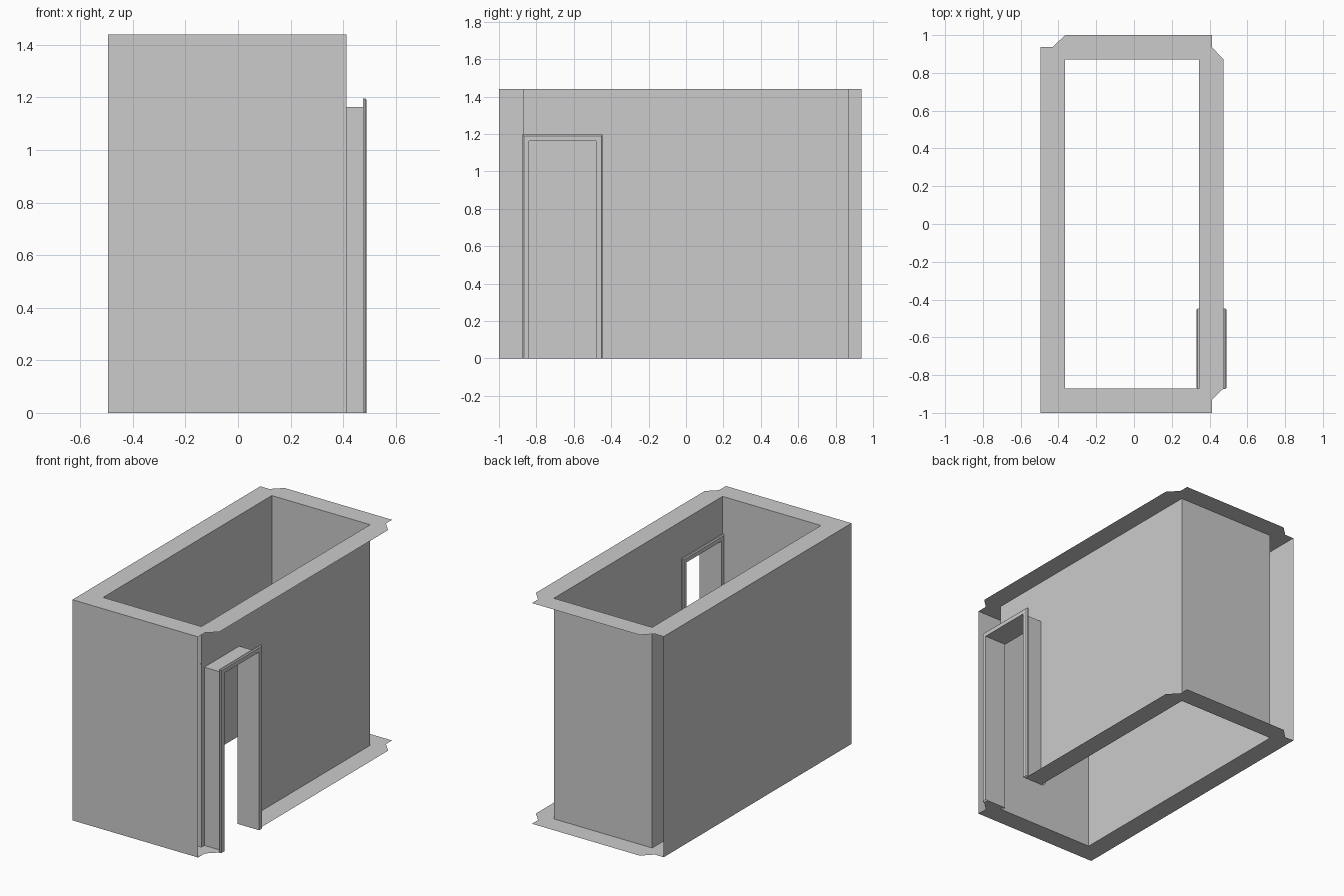
import bpy
import bmesh

cube = bpy.data.objects.get("Cube")
if cube:
    bpy.data.objects.remove(cube, do_unlink=True)

HEIGHT = 1.44
OUT_L, OUT_R = -0.495, 0.475      # wall planes across x
IN_L, IN_R, IN_Y = -0.365, 0.345, 0.87
DOOR_A, DOOR_B, DOOR_TOP = -0.84, -0.48, 1.163
TRIM, DEPTH, CHAMFER = 0.033, 0.014, 0.006

plaster = bpy.data.materials.new("light grey plaster")
plaster.use_nodes = True
plaster.diffuse_color = (0.6, 0.6, 0.6, 1)
plaster.node_tree.nodes["Principled BSDF"].inputs["Base Color"].default_value = (0.6, 0.6, 0.6, 1)


def add_object(name, faces):
    """Make a mesh object from a list of polygons given as corner points."""
    bm = bmesh.new()
    for points in faces:
        bm.faces.new([bm.verts.new(p) for p in points])
    bmesh.ops.remove_doubles(bm, verts=bm.verts, dist=0.0005)
    mesh = bpy.data.meshes.new(name)
    bm.to_mesh(mesh)
    bm.free()
    mesh.materials.append(plaster)
    obj = bpy.data.objects.new(name, mesh)
    bpy.context.collection.objects.link(obj)
    return obj


def wall(a, b, low=0, high=HEIGHT):
    """Upright sheet between two plan points."""
    return [(*a, low), (*b, low), (*b, high), (*a, high)]


def door_path(grow, x):
    """Door outline at plane x, grown outward; open at the floor."""
    a, b, top = DOOR_A - grow, DOOR_B + grow, DOOR_TOP + grow
    return [(x, a, 0), (x, a, top), (x, b, top), (x, b, 0)]


def loft(paths):
    """Quads between successive paths."""
    return [[p[i], p[i + 1], q[i + 1], q[i]]
            for p, q in zip(paths, paths[1:]) for i in range(len(p) - 1)]


# Outer walls on the front and the -x side only
add_object("outer_walls", [
    wall((OUT_L, -1), (0.412, -1)),
    wall((OUT_L, 0.937), (OUT_L, -1)),
])

# Inner walls, facing the room, with the doorway left open
add_object("inner_walls", [
    wall((IN_R, -IN_Y), (IN_L, -IN_Y)),
    wall((IN_L, -IN_Y), (IN_L, IN_Y)),
    wall((IN_L, IN_Y), (IN_R, IN_Y)),
    wall((IN_R, IN_Y), (IN_R, DOOR_B)),
    wall((IN_R, DOOR_B), (IN_R, DOOR_A), DOOR_TOP),
    wall((IN_R, DOOR_A), (IN_R, -IN_Y)),
])


# Flat caps closing the wall thickness, with notched corners
def cap(z, door):
    front = [(OUT_L, -1), (0.412, -1), (0.412, -0.93), (OUT_R, -IN_Y),
             (IN_R, -IN_Y), (IN_L, -IN_Y)]
    left = [(OUT_L, -1), (IN_L, -IN_Y), (IN_L, IN_Y), (OUT_L, 0.937)]
    back = [(OUT_L, 0.937), (IN_L, IN_Y), (IN_R, IN_Y), (OUT_R, IN_Y),
            (0.412, 0.937), (0.412, 1), (IN_L, 1), (-0.43, 0.937)]
    spans = [(-IN_Y, DOOR_A), (DOOR_B, IN_Y)] if door else [(-IN_Y, IN_Y)]
    right = [[(IN_R, a), (OUT_R, a), (OUT_R, b), (IN_R, b)] for a, b in spans]
    polys = [[(x, y, z) for x, y in p] for p in [front, left, back] + right]
    return polys if z else [p[::-1] for p in polys]


add_object("top_cap", cap(HEIGHT, False))
add_object("bottom_cap", cap(0, True))

# Door lining through the wall
add_object("door_lining", loft([door_path(0, IN_R), door_path(0, OUT_R)]))

# Chamfered door trim on both sides of the wall
for name, x, side in (("outer_door_trim", OUT_R, 1), ("inner_door_trim", IN_R, -1)):
    paths = [door_path(0, x),
             door_path(0, x + side * DEPTH),
             door_path(TRIM - CHAMFER, x + side * DEPTH),
             door_path(TRIM, x + side * (DEPTH - CHAMFER)),
             door_path(TRIM, x)]
    add_object(name, loft(paths if side > 0 else paths[::-1]))
